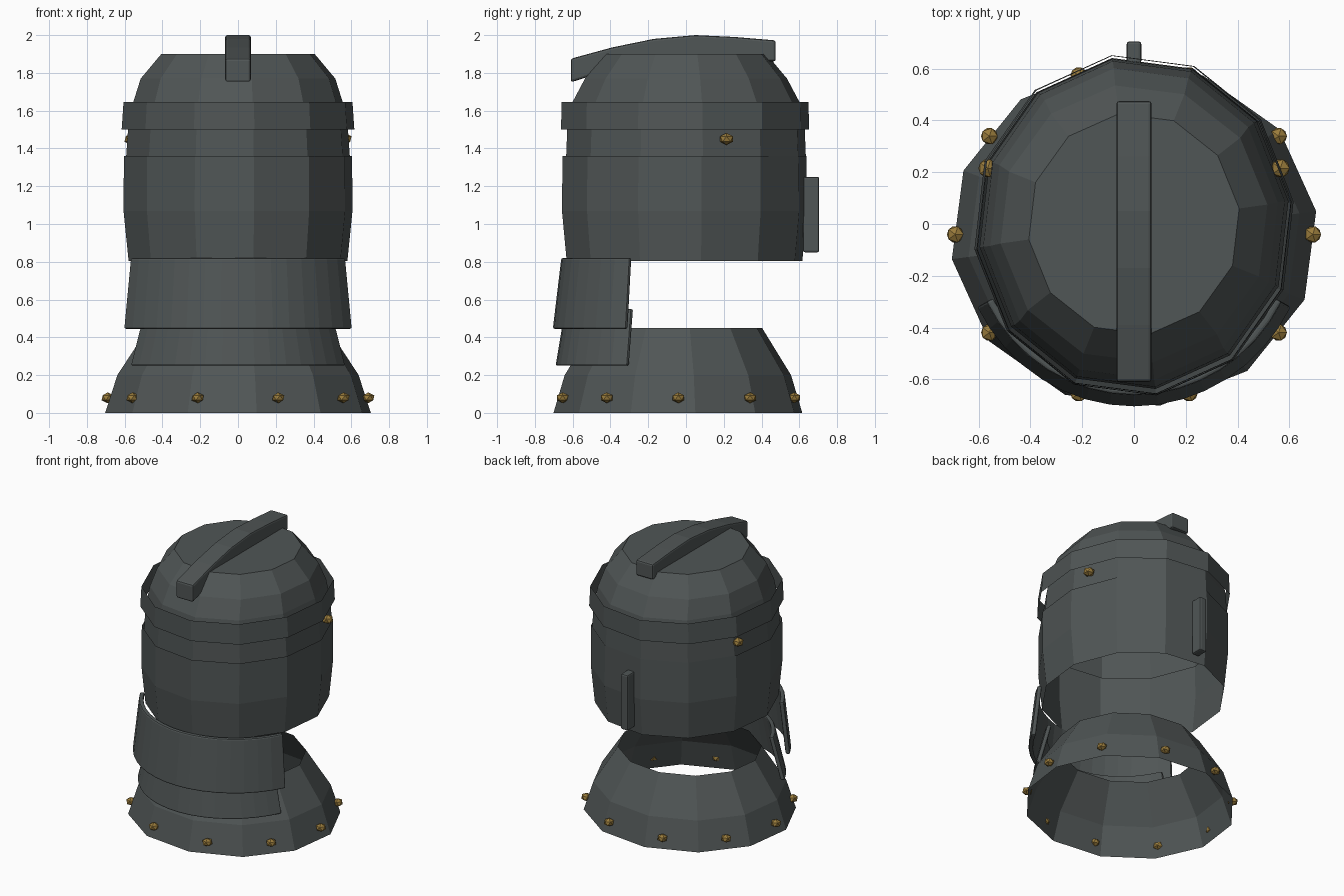
import bpy, bmesh, math
from mathutils import Vector

cube = bpy.data.objects.get("Cube")
if cube:
    bpy.data.objects.remove(cube)


def material(name, rgb):
    m = bpy.data.materials.new(name)
    m.use_nodes = True
    color = (*rgb, 1)
    m.diffuse_color = color
    m.node_tree.nodes["Principled BSDF"].inputs["Base Color"].default_value = color
    return m


STEEL = material("dark_steel", (0.08, 0.092, 0.092))
BRASS = material("aged_brass", (0.32, 0.2, 0.045))
SIDES = 12
TURN = math.radians(8)


def finish(name, bm, mat, bevel=0):
    bmesh.ops.recalc_face_normals(bm, faces=bm.faces)
    mesh = bpy.data.meshes.new(name)
    bm.to_mesh(mesh)
    bm.free()
    mesh.materials.append(mat)
    ob = bpy.data.objects.new(name, mesh)
    bpy.context.collection.objects.link(ob)
    if bevel:
        mod = ob.modifiers.new("soft_edges", "BEVEL")
        mod.width = bevel
        mod.segments = 2
        mod.limit_method = "ANGLE"
        mod.angle_limit = math.radians(40)
    return ob


def shell(name, profile, cy=0, cap=False):
    """Open faceted sheet from rings of (z, x radius, y radius)."""
    bm = bmesh.new()
    rings = []
    for z, rx, ry in profile:
        angles = [TURN + math.tau * i / SIDES for i in range(SIDES)]
        rings.append([bm.verts.new((rx * math.cos(a), cy + ry * math.sin(a), z))
                      for a in angles])
    for low, high in zip(rings, rings[1:]):
        for i in range(SIDES):
            j = (i + 1) % SIDES
            bm.faces.new((low[i], low[j], high[j], high[i]))
    if cap:
        bm.faces.new(rings[-1])
    return finish(name, bm, STEEL)


def throat_plate(name, bottom, top, thick=0.03, segments=16):
    """Curved solid plate round the front; bottom and top are (z, rx, ry)."""
    bm = bmesh.new()
    sections = []
    for i in range(segments + 1):
        a = math.radians(207 + 126 * i / segments)
        corners = []
        for (z, rx, ry), inset in ((bottom, 0), (top, 0), (top, thick), (bottom, thick)):
            corners.append(bm.verts.new(((rx - inset) * math.cos(a),
                                         (ry - inset) * math.sin(a), z)))
        sections.append(corners)
    for s, t in zip(sections, sections[1:]):
        for k in range(4):
            n = (k + 1) % 4
            bm.faces.new((s[k], s[n], t[n], t[k]))
    bm.faces.new(sections[0])
    bm.faces.new(sections[-1])
    return finish(name, bm, STEEL, 0.01)


def side_profile(name, points, half_width, bevel):
    """Solid from a (y, z) outline, extruded across x."""
    bm = bmesh.new()
    face = bm.faces.new([bm.verts.new((-half_width, y, z)) for y, z in points])
    new = bmesh.ops.extrude_face_region(bm, geom=[face])["geom"]
    verts = [v for v in new if isinstance(v, bmesh.types.BMVert)]
    bmesh.ops.translate(bm, vec=(2 * half_width, 0, 0), verts=verts)
    return finish(name, bm, STEEL, bevel)


def rivet(name, location, radius):
    bm = bmesh.new()
    bmesh.ops.create_icosphere(bm, subdivisions=1, radius=radius)
    bmesh.ops.scale(bm, vec=(1, 1, 0.8), verts=bm.verts)
    bmesh.ops.translate(bm, vec=Vector(location), verts=bm.verts)
    return finish(name, bm, BRASS)


# Helmet shells
shell("skull", [(1.3, 0.602, 0.643), (1.5, 0.588, 0.635), (1.645, 0.56, 0.607),
                (1.77, 0.52, 0.54), (1.9, 0.41, 0.43)], cap=True)
shell("brow_band", [(1.5, 0.622, 0.663), (1.645, 0.612, 0.66)], cy=-0.005)
shell("face_guard", [(0.805, 0.585, 0.63), (1.07, 0.612, 0.655),
                     (1.36, 0.61, 0.652)], cy=-0.008)

# Neck collar and overlapping throat plates
shell("collar", [(0, 0.71, 0.665), (0.2, 0.645, 0.605), (0.45, 0.48, 0.45)], cy=-0.043)
throat_plate("upper_throat_plate", (0.445, 0.68, 0.705), (0.82, 0.64, 0.66))
throat_plate("lower_throat_plate", (0.25, 0.64, 0.69), (0.55, 0.555, 0.64))

# Crest and rear hinge bar
side_profile("crest", [(-0.61, 1.75), (-0.61, 1.875), (-0.39, 1.935), (-0.17, 1.98),
                       (0.05, 2.0), (0.26, 1.99), (0.475, 1.972), (0.475, 1.86),
                       (0.05, 1.885), (-0.39, 1.82)], 0.068, 0.012)
side_profile("rear_bar", [(0.62, 0.85), (0.62, 1.25), (0.705, 1.25), (0.705, 0.85)],
             0.028, 0.01)

# Rivets
for i in range(10):
    a = math.tau * i / 10
    rivet(f"collar_rivet_{i + 1}",
          (0.69 * math.cos(a), -0.04 + 0.645 * math.sin(a), 0.08), 0.036)
for side, x in (("left", 0.565), ("right", -0.565)):
    rivet(f"{side}_pivot_rivet", (x, 0.215, 1.45), 0.04)
